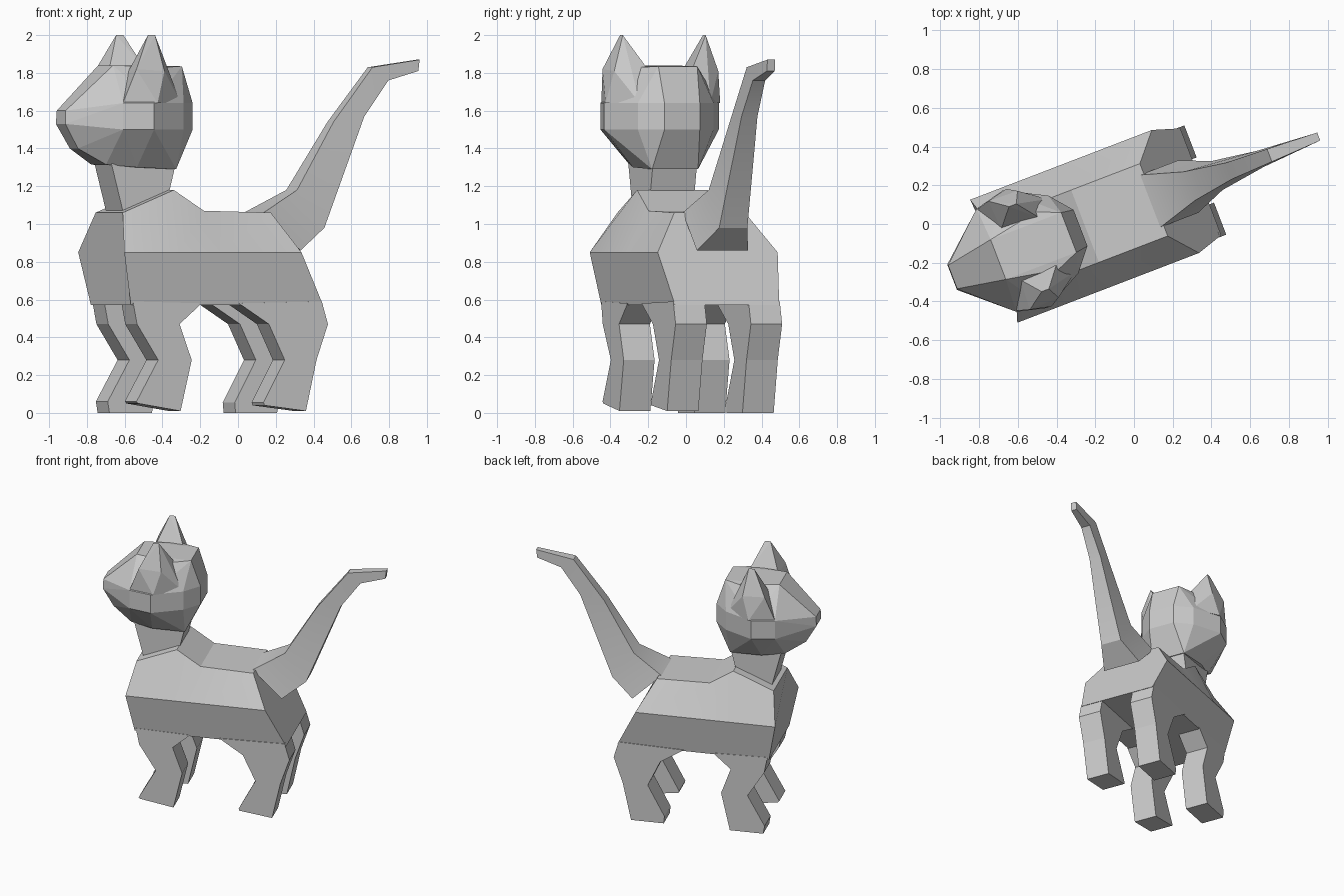
import bpy, bmesh, math
from mathutils import Matrix

if "Cube" in bpy.data.objects:
    bpy.data.objects.remove(bpy.data.objects["Cube"])

# Local frame: x runs head to tail, y across; the whole cat is turned 21 degrees
TURN = Matrix.Rotation(math.radians(21), 4, 'Z') @ Matrix.Translation((0, 0.08, 0))


def finish(name, bm, smooth=0):
    bmesh.ops.recalc_face_normals(bm, faces=bm.faces)
    bm.transform(TURN)
    me = bpy.data.meshes.new(name)
    bm.to_mesh(me)
    bm.free()
    ob = bpy.data.objects.new(name, me)
    bpy.context.collection.objects.link(ob)
    if smooth:
        bpy.ops.object.select_all(action='DESELECT')
        ob.select_set(True)
        bpy.context.view_layer.objects.active = ob
        bpy.ops.object.shade_smooth_by_angle(angle=math.radians(smooth))
    return ob


def loft(name, sections, smooth=0):
    """Each section is a list of (x, half_width, z) from top to bottom, mirrored in y."""
    bm = bmesh.new()
    rings = []
    for sec in sections:
        ring = [(x, w, z) for x, w, z in sec] + [(x, -w, z) for x, w, z in reversed(sec)]
        rings.append([bm.verts.new(p) for p in ring])
    n = len(rings[0])
    for a, b in zip(rings, rings[1:]):
        for i in range(n):
            j = (i + 1) % n
            bm.faces.new((a[i], a[j], b[j], b[i]))
    bm.faces.new(rings[0])
    bm.faces.new(rings[-1])
    return finish(name, bm, smooth)


def hull(name, points):
    bm = bmesh.new()
    for p in points:
        bm.verts.new(p)
    res = bmesh.ops.convex_hull(bm, input=bm.verts)
    loose = [v for v in bm.verts if not v.link_faces]
    bmesh.ops.delete(bm, geom=loose, context='VERTS')
    return finish(name, bm)


def plate(name, profile, y0, y1):
    """Side profile (x, z) extruded across the body."""
    bm = bmesh.new()
    face = bm.faces.new([bm.verts.new((x, y0, z)) for x, z in profile])
    new = bmesh.ops.extrude_face_region(bm, geom=[face])['geom']
    verts = [g for g in new if isinstance(g, bmesh.types.BMVert)]
    bmesh.ops.translate(bm, verts=verts, vec=(0, y1 - y0, 0))
    return finish(name, bm)


# Torso: top, widest and belly point of four stations
stations = [(-0.70, 1.06, -0.745, -0.69), (-0.41, 1.18, -0.44, -0.42),
            (-0.24, 1.07, -0.20, -0.15), (0.14, 1.06, 0.26, 0.40)]
loft("torso", [[(t, 0.20, z), (m, 0.34, 0.85), (b, 0.295, 0.57)]
               for t, z, m, b in stations], 30)

# Neck
loft("neck", [[(-0.66, 0.125, 1.03), (-0.42, 0.125, 1.12)],
              [(-0.735, 0.125, 1.32), (-0.37, 0.125, 1.32)]])

# Tail: upper and lower edge with half width
tail = [(0.12, 1.06, 0.33, 0.86, 0.145), (0.335, 1.18, 0.49, 0.98, 0.08),
        (0.555, 1.54, 0.73, 1.57, 0.045), (0.78, 1.83, 0.87, 1.76, 0.035),
        (1.052, 1.87, 1.045, 1.81, 0.022)]
loft("tail", [[(a, w, za), (b, w, zb)] for a, za, b, zb, w in tail], 30)

# Legs; the feet on the near side are slightly lifted at the toe
for side, label in ((-1, "left"), (1, "right")):
    toe, heel = (0.05, 0.01) if side < 0 else (0.0, 0.0)
    front = [(-0.68, 0.59), (-0.657, 0.47), (-0.537, 0.28), (-0.66, 0.06),
             (-0.65, toe), (-0.41, heel), (-0.347, 0.28), (-0.416, 0.47), (-0.29, 0.58)]
    rear = [(-0.08, 0.58), (0.09, 0.47), (0.18, 0.28), (0.06, 0.055),
            (0.065, toe * 0.8), (0.30, heel), (0.36, 0.28), (0.425, 0.47), (0.39, 0.59)]
    plate("front_leg_" + label, front, side * 0.125, side * 0.30)
    plate("rear_leg_" + label, rear, side * 0.125, side * 0.302)

# Head: faceted ball with a tapering muzzle
half = [(x, w, z) for x, w in ((-0.265, 0.10), (-0.36, 0.215), (-0.57, 0.325), (-0.73, 0.285))
        for z in (1.50, 1.64)]
half += [(-0.975, 0.07, 1.53), (-0.972, 0.065, 1.60), (-0.90, 0.06, 1.40),
         (-0.76, 0.11, 1.315), (-0.37, 0.13, 1.29), (-0.60, 0.15, 1.30),
         (-0.72, 0.11, 1.84), (-0.33, 0.11, 1.835), (-0.45, 0.16, 1.83)]
hull("head", half + [(x, -y, z) for x, y, z in half])

# Ears
ear = [(-0.73, 0.28, 1.64), (-0.37, 0.20, 1.64), (-0.66, 0.30, 1.82), (-0.50, 0.295, 1.81),
       (-0.65, 0.14, 1.80), (-0.44, 0.12, 1.81), (-0.57, 0.235, 2.0), (-0.53, 0.235, 2.0),
       (-0.55, 0.325, 1.64)]
for side, label in ((-1, "left"), (1, "right")):
    hull("ear_" + label, [(x, side * y, z) for x, y, z in ear])
